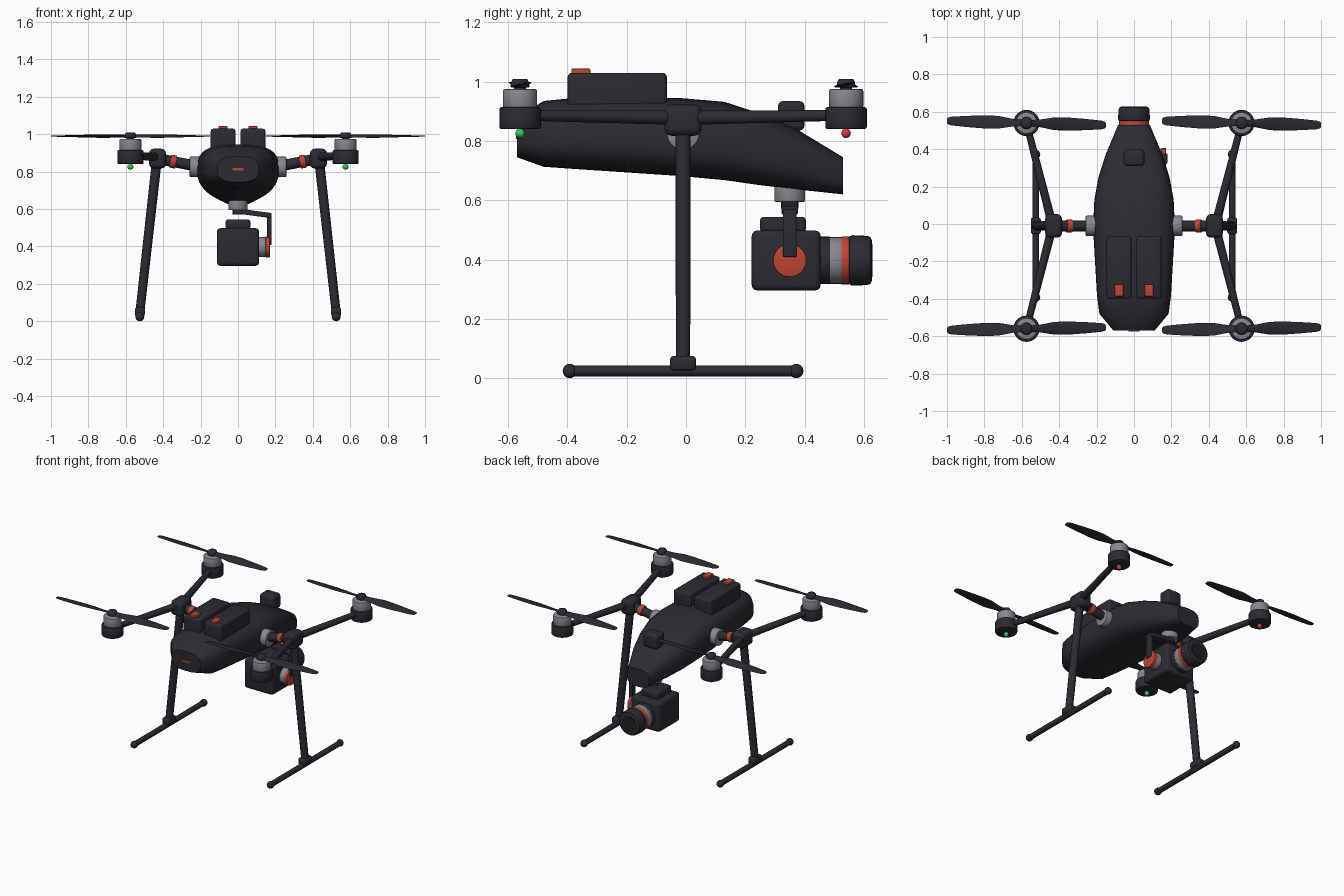
import bpy, bmesh, math
from mathutils import Vector, Matrix

cube = bpy.data.objects.get("Cube")
if cube:
    bpy.data.objects.remove(cube, do_unlink=True)


def material(name, r, g, b):
    m = bpy.data.materials.new(name)
    m.use_nodes = True
    m.diffuse_color = (r, g, b, 1)
    m.node_tree.nodes["Principled BSDF"].inputs["Base Color"].default_value = (r, g, b, 1)
    return m


DARK = material("charcoal", 0.024, 0.024, 0.031)
BLACK = material("near black", 0.014, 0.014, 0.018)
GREY = material("metal grey", 0.24, 0.25, 0.28)
RED = material("accent red", 0.52, 0.06, 0.035)
GREEN = material("green light", 0.03, 0.6, 0.13)
LAMP_RED = material("red light", 0.6, 0.05, 0.04)

Y0 = -0.01  # centre line of the airframe


def finish(name, bm, mat, angle=40):
    bmesh.ops.recalc_face_normals(bm, faces=bm.faces[:])
    me = bpy.data.meshes.new(name)
    bm.to_mesh(me)
    bm.free()
    me.materials.append(mat)
    me.shade_smooth()
    me.set_sharp_from_angle(angle=math.radians(angle))
    ob = bpy.data.objects.new(name, me)
    bpy.context.collection.objects.link(ob)
    return ob


def box(name, centre, size, mat, bevel=0.0, tilt=0.0):
    bm = bmesh.new()
    bmesh.ops.create_cube(bm, size=1)
    bmesh.ops.scale(bm, vec=size, verts=bm.verts[:])
    if bevel:
        bmesh.ops.bevel(bm, geom=bm.edges[:], offset=bevel, segments=3,
                        profile=0.5, affect='EDGES')
    bm.transform(Matrix.Translation(centre) @ Matrix.Rotation(tilt, 4, 'Y'))
    return finish(name, bm, mat)


def tube(name, a, b, r1, mat, r2=None, bevel=0.0, sides=32):
    a, b = Vector(a), Vector(b)
    d = b - a
    bm = bmesh.new()
    bmesh.ops.create_cone(bm, cap_ends=True, segments=sides, radius1=r1,
                          radius2=r1 if r2 is None else r2, depth=d.length)
    if bevel:
        rims = [e for e in bm.edges if abs(e.verts[0].co.z - e.verts[1].co.z) < 1e-5]
        bmesh.ops.bevel(bm, geom=rims, offset=bevel, segments=2, profile=0.5,
                        affect='EDGES')
    bm.transform(Matrix.Translation((a + b) / 2)
                 @ d.to_track_quat('Z', 'Y').to_matrix().to_4x4())
    return finish(name, bm, mat)


def ball(name, centre, r, mat):
    bm = bmesh.new()
    bmesh.ops.create_uvsphere(bm, u_segments=20, v_segments=12, radius=r)
    bm.transform(Matrix.Translation(centre))
    return finish(name, bm, mat)


def loft(name, rings, mat, angle=40):
    bm = bmesh.new()
    loops = [[bm.verts.new(p) for p in ring] for ring in rings]
    n = len(loops[0])
    for lo, hi in zip(loops, loops[1:]):
        for i in range(n):
            j = (i + 1) % n
            bm.faces.new((lo[i], lo[j], hi[j], hi[i]))
    bm.faces.new(loops[0])
    bm.faces.new(loops[-1])
    return finish(name, bm, mat, angle)


# Fuselage: squarish oval sections (y, half width, bottom, top)
def oval(y, w, lo, hi, n=32, power=2.9):
    ring = []
    for i in range(n):
        t = math.tau * i / n
        c, s = math.cos(t), math.sin(t)
        x = math.copysign(abs(c) ** (2 / power), c) * w
        z = math.copysign(abs(s) ** (2 / power), s) * (hi - lo) / 2
        ring.append((x, y, z + (lo + hi) / 2))
    return ring


sections = [(-0.57, 0.11, 0.745, 0.88), (-0.48, 0.185, 0.713, 0.935),
            (-0.38, 0.198, 0.706, 0.945), (-0.02, 0.219, 0.682, 0.945),
            (0.13, 0.212, 0.668, 0.932), (0.25, 0.19, 0.651, 0.893),
            (0.37, 0.152, 0.637, 0.842), (0.53, 0.085, 0.62, 0.745)]
loft("fuselage", [oval(*s) for s in sections], DARK)
box("nose_stripe", (0, -0.571, 0.813), (0.06, 0.006, 0.013), RED)
box("antenna_pod", (0, 0.355, 0.885), (0.11, 0.09, 0.1), DARK, 0.018)

# Batteries and their release tabs
for side, s in (("left", 1), ("right", -1)):
    box(side + "_battery", (s * 0.08, -0.232, 0.965), (0.132, 0.335, 0.13), DARK, 0.014)
    box(side + "_battery_tab", (s * 0.08, -0.355, 1.033), (0.046, 0.064, 0.022), RED, 0.004)


# One rotor: motor, light and two blades
def rotor(tag, x, y, lamp, turn):
    def disc(part, z1, z2, r, mat, r2=None, bevel=0.0):
        tube(tag + part, (x, y, z1), (x, y, z2), r, mat, r2, bevel)
    disc("_motor_mount", 0.84, 0.915, 0.07, DARK, bevel=0.008)
    disc("_motor", 0.91, 0.975, 0.058, GREY, bevel=0.006)
    disc("_shaft", 0.97, 0.99, 0.02, DARK)
    disc("_propeller_hub", 0.98, 1.01, 0.034, DARK, 0.026, 0.006)
    ball(tag + "_light", (x, y, 0.826), 0.016, lamp)
    # blade stations: reach, chord, pitch in degrees
    stations = [(0.015, 0.036, 20), (0.07, 0.042, 18), (0.15, 0.07, 14), (0.22, 0.072, 11),
                (0.32, 0.06, 8), (0.4, 0.047, 6), (0.42, 0.036, 5), (0.425, 0.02, 5)]
    for k in range(2):
        place = (Matrix.Translation((x, y, 0.99))
                 @ Matrix.Rotation(math.radians(turn) + math.pi * k, 4, 'Z'))
        rings = []
        for reach, chord, pitch in stations:
            spin = place @ Matrix.Rotation(math.radians(pitch), 4, 'X')
            thick = 0.006 - 0.009 * reach
            rings.append([spin @ Vector((reach, chord / 2 * math.cos(math.tau * i / 12),
                                         thick * math.sin(math.tau * i / 12)))
                          for i in range(12)])
        loft(f"{tag}_blade_{k + 1}", rings, DARK, 60)


# Arms, rotors and landing gear on both sides
for side, s in (("left", 1), ("right", -1)):
    hub = Vector((s * 0.43, Y0, 0.87))
    root = Vector((s * 0.2, Y0, 0.825))
    tube(side + "_arm_collar", (s * 0.18, Y0, 0.825), (s * 0.258, Y0, 0.825),
         0.055, GREY, bevel=0.005)
    tube(side + "_arm_root", root, hub, 0.029, DARK)
    tube(side + "_arm_ring", root.lerp(hub, 0.57), root.lerp(hub, 0.7), 0.035, RED, bevel=0.003)
    box(side + "_arm_hub", hub, (0.09, 0.125, 0.105), DARK, 0.024)
    for end, y, lamp, turn in (("front", -0.56, GREEN, 1), ("rear", 0.54, LAMP_RED, -1.5)):
        tag = side + "_" + end
        tube(tag + "_arm", (s * 0.435, Y0, 0.878), (s * 0.575, y, 0.887), 0.024, DARK, 0.018)
        rotor(tag, s * 0.575, y, lamp, turn)
    tube(side + "_leg", (s * 0.435, Y0, 0.85), (s * 0.525, Y0, 0.045), 0.026, DARK, 0.024)
    box(side + "_foot_bracket", (s * 0.525, Y0, 0.05), (0.054, 0.088, 0.05), DARK, 0.013)
    tube(side + "_skid", (s * 0.525, Y0 - 0.38, 0.024), (s * 0.525, Y0 + 0.38, 0.024), 0.018, DARK)
    for end, e in (("front", -1), ("rear", 1)):
        ball(f"{side}_{end}_skid_cap", (s * 0.525, Y0 + e * 0.382, 0.024), 0.024, DARK)

# Gimbal
CY, CZ = 0.35, 0.397
tube("gimbal_mount", (0, CY, 0.595), (0, CY, 0.67), 0.052, GREY, bevel=0.004)
tube("gimbal_swivel", (0, CY, 0.572), (0, CY, 0.6), 0.03, DARK)
box("gimbal_top_arm", (0.088, CY, 0.577), (0.18, 0.056, 0.027), DARK, 0.005, 0.13)
box("gimbal_side_arm", (0.168, CY, 0.489), (0.024, 0.046, 0.162), DARK, 0.005)
tube("gimbal_motor", (0.1, CY, CZ), (0.15, CY, CZ), 0.054, GREY, bevel=0.003)
tube("gimbal_motor_cap", (0.148, CY, CZ), (0.17, CY, CZ), 0.056, RED, bevel=0.003)

# Camera and lens
box("camera_body", (0, 0.338, CZ), (0.225, 0.233, 0.203), DARK, 0.02)
box("camera_top", (0, 0.327, 0.518), (0.132, 0.155, 0.052), DARK, 0.013)
for name, y1, y2, r, mat in (("lens_base", 0.44, 0.486, 0.08, DARK),
                             ("lens_barrel", 0.484, 0.526, 0.079, GREY),
                             ("lens_ring", 0.524, 0.55, 0.081, RED)):
    tube(name, (0, y1, CZ), (0, y2, CZ), r, mat, bevel=0.002)
tube("lens_hood", (0, 0.548, CZ), (0, 0.627, CZ), 0.086, DARK, 0.082, 0.014)
tube("lens_glass", (0, 0.62, CZ), (0, 0.629, CZ), 0.055, BLACK)
